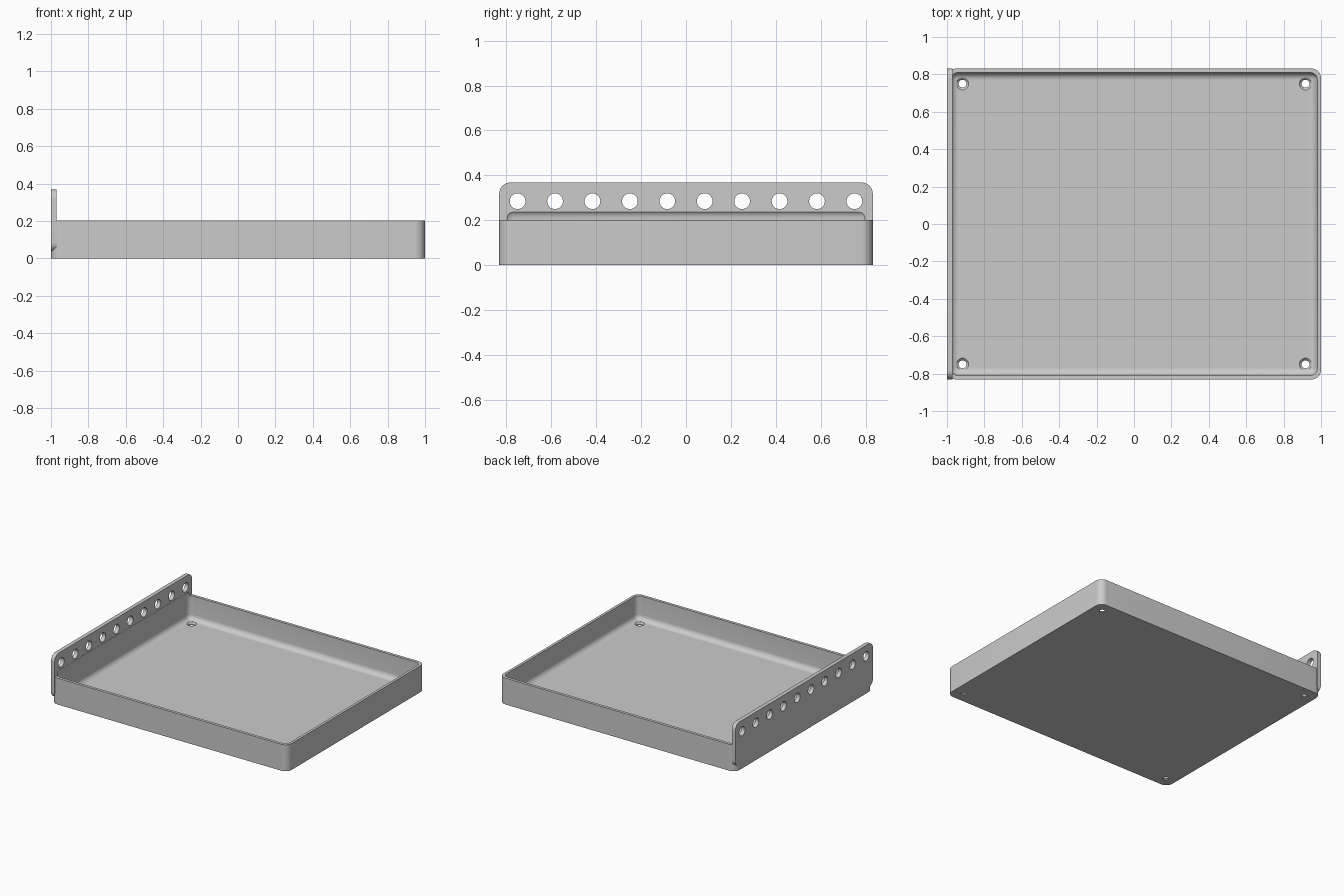
import bpy, bmesh, math
from mathutils import Matrix, Vector

cube = bpy.data.objects.get("Cube")
if cube:
    bpy.data.objects.remove(cube, do_unlink=True)

grey = bpy.data.materials.new("light_grey")
grey.use_nodes = True
colour = (0.6, 0.6, 0.6, 1)
grey.diffuse_color = colour
grey.node_tree.nodes["Principled BSDF"].inputs["Base Color"].default_value = colour


def finish(bm, name):
    mesh = bpy.data.meshes.new(name)
    bm.to_mesh(mesh)
    bm.free()
    mesh.materials.append(grey)
    obj = bpy.data.objects.new(name, mesh)
    bpy.context.collection.objects.link(obj)
    return obj


def rounded_box(name, low, high, radius, axis=None):
    """Box with the edges along one axis rounded, or all edges if axis is None."""
    low, high = Vector(low), Vector(high)
    bm = bmesh.new()
    bmesh.ops.create_cube(bm, size=1)
    for v in bm.verts:
        v.co = (low + high) / 2 + v.co * (high - low)
    edges = [e for e in bm.edges if axis is None
             or abs((e.verts[0].co - e.verts[1].co).normalized()[axis]) > 0.9]
    bmesh.ops.bevel(bm, geom=edges, offset=radius, segments=8,
                    profile=0.5, affect='EDGES')
    return finish(bm, name)


def add_cylinder(bm, start, length, r1, r2, turn=Matrix()):
    m = Matrix.Translation(start) @ turn @ Matrix.Translation((0, 0, length / 2))
    bmesh.ops.create_cone(bm, cap_ends=True, segments=32, radius1=r1,
                          radius2=r2, depth=length, matrix=m)


def combine(target, other, operation):
    mod = target.modifiers.new(operation.title(), 'BOOLEAN')
    mod.operation = operation
    mod.solver = 'EXACT'
    mod.object = other
    bpy.context.view_layer.objects.active = target
    bpy.ops.object.modifier_apply(modifier=mod.name)
    bpy.data.objects.remove(other, do_unlink=True)


# Tray body with a tall rounded plate along its left edge
tray = rounded_box("tray", (-1, -0.832, 0), (1, 0.832, 0.202), 0.053, axis=2)
plate = rounded_box("mounting_plate", (-1, -0.832, 0.035), (-0.97, 0.832, 0.368),
                    0.05, axis=0)
combine(tray, plate, 'UNION')

# Hollow with filleted edges, scooped slightly into the plate
hollow = rounded_box("hollow", (-0.98, -0.81, 0.02), (0.98, 0.81, 0.25), 0.04)
combine(tray, hollow, 'DIFFERENCE')

# Row of holes through the plate
bm = bmesh.new()
sideways = Matrix.Rotation(math.pi / 2, 4, 'Y')
for i in range(10):
    add_cylinder(bm, (-1.1, -0.75 + i / 6, 0.285), 0.2, 0.035, 0.035, sideways)
combine(tray, finish(bm, "plate_holes"), 'DIFFERENCE')

# Countersunk screw holes in the floor corners
corners = [(x, y) for x in (-0.917, 0.917) for y in (-0.75, 0.75)]
for x, y in corners:
    for z, length, r1, r2 in ((-0.05, 0.1, 0.021, 0.021),
                              (0.008, 0.012, 0.021, 0.033),
                              (0.02, 0.04, 0.033, 0.033)):
        bm = bmesh.new()
        add_cylinder(bm, (x, y, z), length, r1, r2)
        combine(tray, finish(bm, "screw_hole"), 'DIFFERENCE')

# Smooth the fillets, keep hard edges sharp
bpy.ops.object.select_all(action='DESELECT')
tray.select_set(True)
bpy.context.view_layer.objects.active = tray
bpy.ops.object.shade_smooth_by_angle(angle=math.radians(30))
